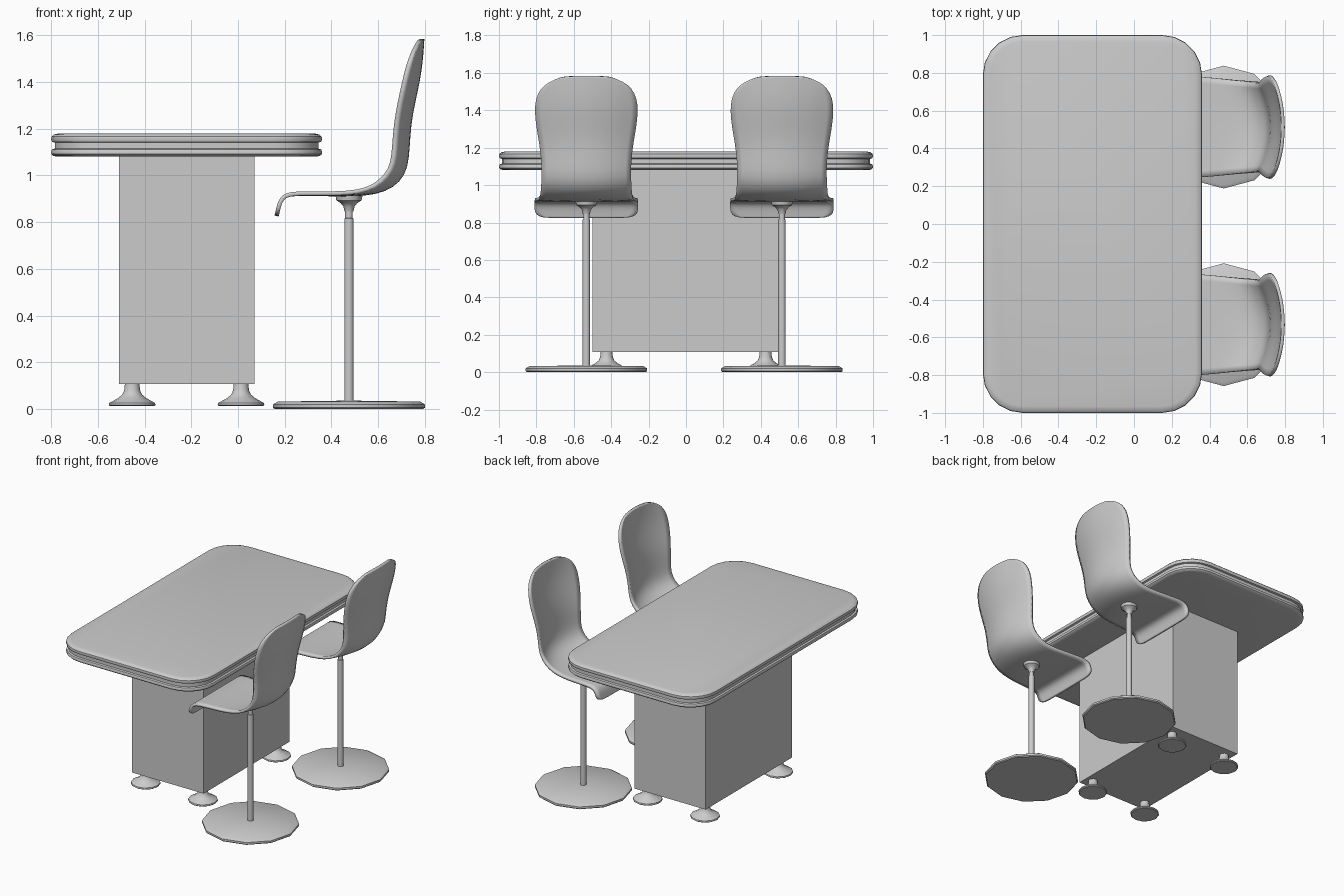
import bpy, bmesh, math

if "Cube" in bpy.data.objects:
    bpy.data.objects.remove(bpy.data.objects["Cube"])


def make(name, verts, faces, smooth=35):
    me = bpy.data.meshes.new(name)
    me.from_pydata(verts, [], faces)
    bm = bmesh.new()
    bm.from_mesh(me)
    bmesh.ops.recalc_face_normals(bm, faces=bm.faces)
    bm.to_mesh(me)
    bm.free()
    ob = bpy.data.objects.new(name, me)
    bpy.context.collection.objects.link(ob)
    if smooth:
        bpy.ops.object.select_all(action='DESELECT')
        ob.select_set(True)
        bpy.context.view_layer.objects.active = ob
        bpy.ops.object.shade_smooth_by_angle(angle=math.radians(smooth))
    return ob


def loft(name, rings, smooth=35):
    """Skin a stack of equal-length rings and cap both ends."""
    n = len(rings[0])
    verts = [p for r in rings for p in r]
    faces = [(k*n+i, k*n+(i+1) % n, (k+1)*n+(i+1) % n, (k+1)*n+i)
             for k in range(len(rings)-1) for i in range(n)]
    faces += [tuple(range(n)), tuple(range(len(verts)-n, len(verts)))]
    return make(name, verts, faces, smooth)


def lathe(name, cx, cy, profile, n=12, smooth=35):
    return loft(name, [[(cx + r*math.cos(2*math.pi*i/n), cy + r*math.sin(2*math.pi*i/n), z)
                        for i in range(n)] for r, z in profile], smooth)


def rounded_ring(x0, x1, y0, y1, rad, inset, z, seg=5):
    pts = []
    corners = [(x1-rad, y1-rad), (x0+rad, y1-rad), (x0+rad, y0+rad), (x1-rad, y0+rad)]
    for c, (cx, cy) in enumerate(corners):
        for i in range(seg+1):
            a = math.pi/2*(c + i/seg)
            pts.append((cx + (rad-inset)*math.cos(a), cy + (rad-inset)*math.sin(a), z))
    return pts


# Table top: two rounded slabs with a recessed band between
top_profile = [(0.03, 1.08), (0.01, 1.083), (0.001, 1.091), (0, 1.1), (0.004, 1.111),
               (0.016, 1.115), (0.016, 1.14), (0.004, 1.144), (0, 1.154),
               (0.002, 1.166), (0.012, 1.175), (0.035, 1.18)]
loft("table_top", [rounded_ring(-0.8, 0.36, -1, 1, 0.21, i, z) for i, z in top_profile])

# Pedestal cabinet
loft("cabinet", [[(-0.51, -0.5, z), (0.07, -0.5, z), (0.07, 0.5, z), (-0.51, 0.5, z)]
                 for z in (0.108, 1.082)], 0)

# Flared feet
foot = [(0.094, 0.012), (0.1, 0.017), (0.098, 0.026), (0.06, 0.047), (0.042, 0.062),
        (0.034, 0.08), (0.031, 0.11)]
for sx in (-1, 1):
    for sy in (-1, 1):
        lathe("cabinet_foot", -0.22 + sx*0.233, sy*0.425, foot)

# Chair shell rows: centre x, centre z, edge x, edge z, half width
shell = [
    (0.165, 0.826, 0.165, 0.828, 0.235), (0.169, 0.842, 0.169, 0.842, 0.268),
    (0.174, 0.866, 0.174, 0.866, 0.277), (0.186, 0.902, 0.186, 0.902, 0.277),
    (0.216, 0.922, 0.216, 0.922, 0.275), (0.300, 0.921, 0.300, 0.923, 0.270),
    (0.420, 0.919, 0.420, 0.922, 0.261), (0.540, 0.919, 0.515, 0.928, 0.250),
    (0.630, 0.937, 0.585, 0.953, 0.243), (0.690, 0.978, 0.635, 0.998, 0.238),
    (0.720, 1.035, 0.662, 1.050, 0.235), (0.727, 1.120, 0.668, 1.125, 0.236),
    (0.733, 1.220, 0.675, 1.220, 0.247), (0.750, 1.310, 0.691, 1.310, 0.264),
    (0.770, 1.400, 0.711, 1.400, 0.274), (0.781, 1.470, 0.727, 1.468, 0.267),
    (0.786, 1.530, 0.746, 1.520, 0.240), (0.788, 1.565, 0.761, 1.552, 0.200),
    (0.789, 1.584, 0.777, 1.578, 0.135)]
COLS = 8


def chair(cy):
    cx = 0.475
    # Curved seat and back in one shell
    verts = []
    for xc, zc, xe, ze, w in shell:
        for j in range(COLS+1):
            t = 2*j/COLS - 1
            verts.append((xc + (xe-xc)*t*t, cy + w*t, zc + (ze-zc)*t*t))
    n = COLS+1
    faces = [(k*n+j, k*n+j+1, (k+1)*n+j+1, (k+1)*n+j)
             for k in range(len(shell)-1) for j in range(COLS)]
    ob = make("chair_shell", verts, faces, 50)
    sub = ob.modifiers.new("smooth", 'SUBSURF')
    sub.levels = sub.render_levels = 1
    sol = ob.modifiers.new("thickness", 'SOLIDIFY')
    sol.thickness, sol.offset = 0.018, 0
    # Swivel mount, pole and disc base
    lathe("seat_mount", cx, cy, [(0.019, 0.845), (0.024, 0.868), (0.036, 0.882),
                                 (0.054, 0.893), (0.058, 0.914)])
    lathe("chair_pole", cx, cy, [(0.02, 0.03), (0.02, 0.815), (0.016, 0.817), (0.016, 0.88)])
    lathe("chair_base", cx, cy, [(0.318, 0), (0.325, 0.006), (0.325, 0.02),
                                 (0.305, 0.032), (0.02, 0.036)])


for y in (-0.533, 0.513):
    chair(y)
